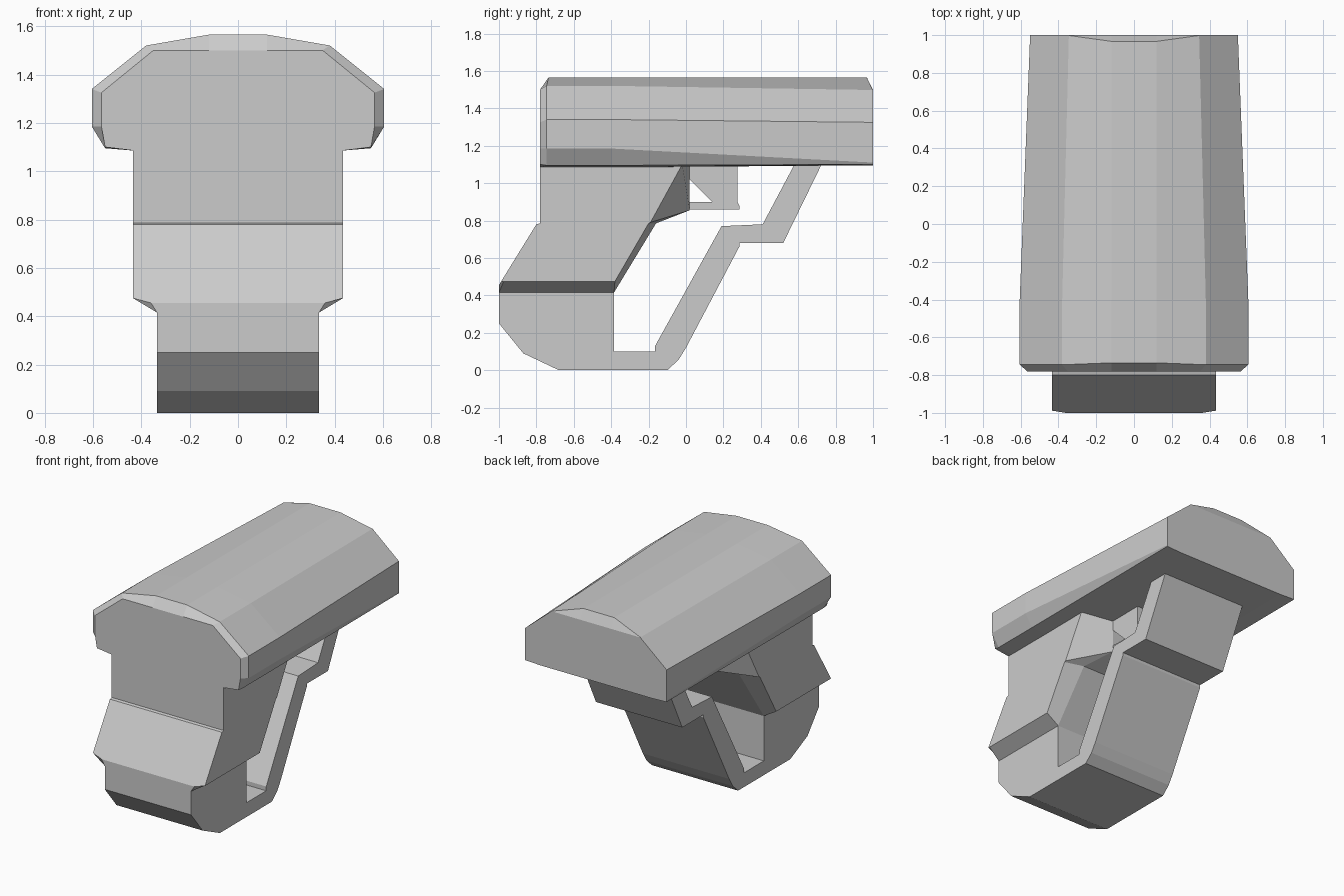
import bpy
import bmesh

if "Cube" in bpy.data.objects:
    bpy.data.objects.remove(bpy.data.objects["Cube"])


def loft(name, rings):
    """Skin a list of equal-length rings of 3D points and cap both ends."""
    bm = bmesh.new()
    rows = [[bm.verts.new(p) for p in ring] for ring in rings]
    n = len(rows[0])
    for a, b in zip(rows, rows[1:]):
        for i in range(n):
            j = (i + 1) % n
            bm.faces.new((a[i], a[j], b[j], b[i]))
    bm.faces.new(rows[0])
    bm.faces.new(rows[-1])
    bmesh.ops.remove_doubles(bm, verts=bm.verts, dist=0.0005)
    bmesh.ops.recalc_face_normals(bm, faces=bm.faces)
    mesh = bpy.data.meshes.new(name)
    bm.to_mesh(mesh)
    bm.free()
    obj = bpy.data.objects.new(name, mesh)
    bpy.context.collection.objects.link(obj)
    return obj


def extrude_x(name, profile, half):
    """Extrude a (y, z) side profile symmetrically across x."""
    return loft(name, [[(x, y, z) for y, z in profile] for x in (-half, half)])


def section(y, half, crown_y=None):
    """Mirrored cross-section at y; the two crown points may sit further in."""
    pts = [(x, y, z) for x, z in half]
    if crown_y is not None:
        pts[-1] = (pts[-1][0], crown_y, pts[-1][2])
    return pts + [(-x, yy, z) for x, yy, z in reversed(pts)]


# Top housing: faceted hood, bevelled at the front and tapering to the back
full = [(.43, 1.085), (.55, 1.095), (.605, 1.185), (.605, 1.34), (.38, 1.52), (.12, 1.565)]
front = [(.43, 1.085), (.55, 1.1), (.565, 1.185), (.565, 1.325), (.35, 1.5), (.12, 1.5)]
rear = [(.43, 1.095), (.55, 1.1), (.55, 1.11), (.55, 1.325), (.345, 1.498), (.12, 1.565)]
end = rear[:-1] + [(.12, 1.498)]
loft("top_housing", [
    section(-.78, front),
    section(-.745, full, -.735),
    section(-.4, full),
    section(.998, rear, .967),
    section(1.0, end),
])

# Main body: wide block with chamfered lower and rear edges
outer = [(-.78, 1.1), (-.78, .785), (-.80, .78), (-.988, .475), (-.975, .475),
         (-.38, .475), (-.2, .785), (-.19, .79), (-.02, 1.1)]
inner = [(.335, -.78, 1.1), (.335, -.78, .785), (.335, -.80, .78), (.36, -1, .455),
         (.335, -1, .415), (.335, -.385, .415), (.3, -.16, .785), (.2, .02, .855),
         (.2, .02, 1.1)]
loft("main_body", [
    [(-.435, y, z) for y, z in outer],
    [(-x, y, z) for x, y, z in inner],
    inner,
    [(.435, y, z) for y, z in outer],
])

# Lower block and rear strap: one continuous side profile
extrude_x("base_and_rear_strap", [
    (.58, 1.1), (.725, 1.1), (.52, .68), (.285, .68), (.285, .66), (0, .12),
    (-.04, .055), (-.1, 0), (-.68, 0), (-.87, .09), (-1, .25), (-1, .42),
    (-.385, .42), (-.385, .1), (-.165, .1), (-.165, .13), (.19, .77), (.41, .78),
], .335)

# Rear catch: small block under the housing with a triangular opening
extrude_x("rear_catch", [
    (0, .858), (.285, .858), (.285, .88), (.275, .9), (.275, 1.1), (0, 1.1),
    (0, 1.02), (.02, 1.02), (.14, .9), (0, .9),
], .2)
